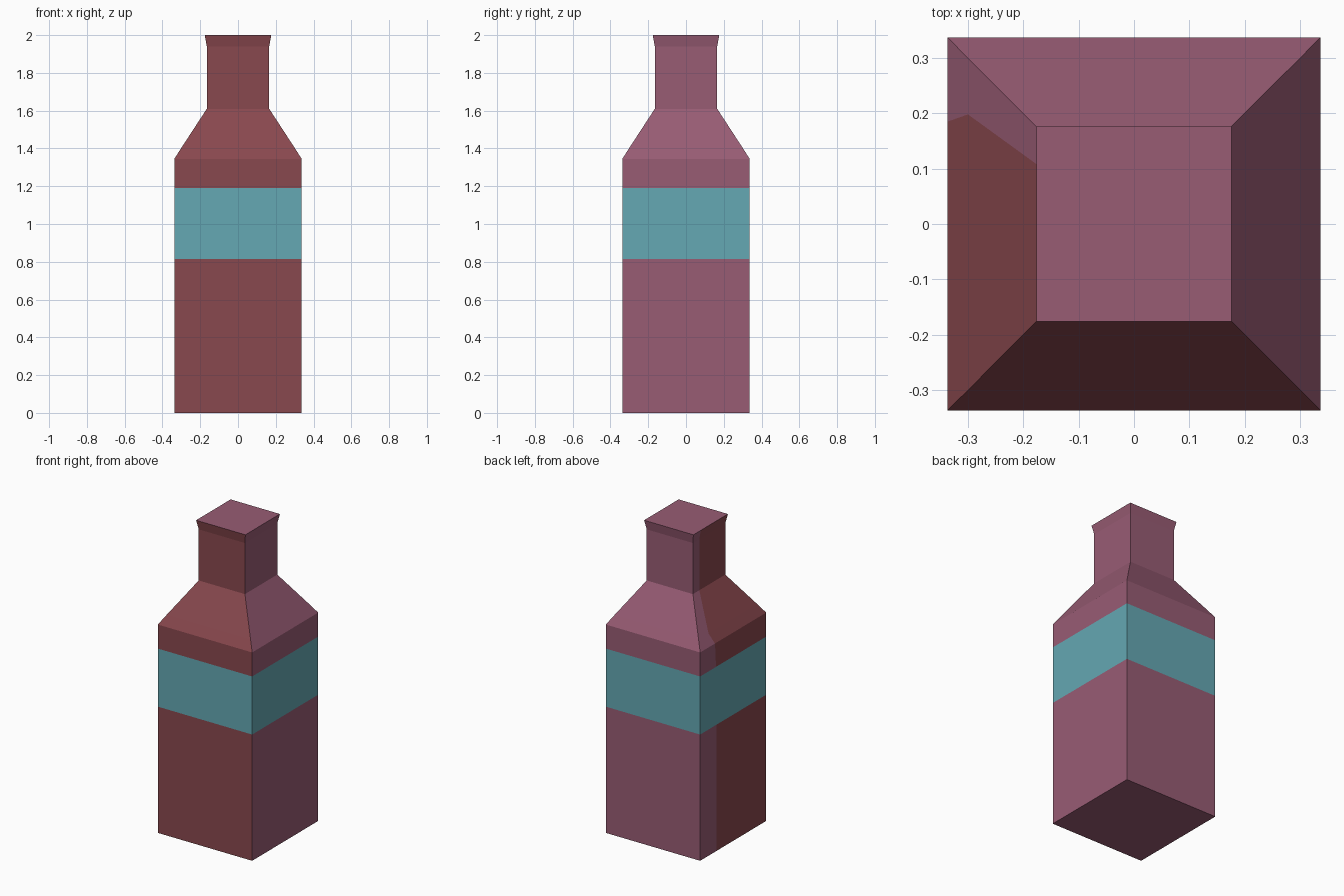
import bpy, bmesh

if "Cube" in bpy.data.objects:
    bpy.data.objects.remove(bpy.data.objects["Cube"])


def srgb(r, g, b):
    def lin(c):
        c /= 255
        return c / 12.92 if c <= 0.04045 else ((c + 0.055) / 1.055) ** 2.4
    return (lin(r), lin(g), lin(b), 1)


def material(name, rgb):
    m = bpy.data.materials.new(name)
    m.diffuse_color = srgb(*rgb)
    m.use_nodes = True
    m.node_tree.nodes["Principled BSDF"].inputs["Base Color"].default_value = m.diffuse_color
    return m


MAUVE, RED, TEAL = 0, 1, 2
materials = [material("mauve", (152, 92, 116)),
             material("dark red", (137, 72, 78)),
             material("teal", (101, 168, 179))]

# Profile rings: height, half width, y of the colour seam on the left side
rings = [
    (0.0, 0.337, 0.17),
    (0.815, 0.337, 0.17),    # label bottom
    (1.19, 0.337, 0.175),    # label top
    (1.345, 0.337, 0.185),   # shoulder start
    (1.403, 0.300, 0.198),
    (1.61, 0.165, 0.10),     # neck start
    (1.94, 0.165, 0.10),     # lip start
    (2.0, 0.176, 0.10),
]
LABEL = 1                    # index of the ring below the label

bm = bmesh.new()
loops = []
for z, r, seam in rings:
    # front left, front right, back right, back left, seam on the left side
    pts = [(-r, -r), (r, -r), (r, r), (-r, r), (-r, seam)]
    loops.append([bm.verts.new((x, y, z)) for x, y in pts])

# Sides: front and most of the left are red, the rest mauve, the label teal
side_colours = [RED, MAUVE, MAUVE, MAUVE, RED]
for i, (low, high) in enumerate(zip(loops, loops[1:])):
    for k, colour in enumerate(side_colours):
        n = (k + 1) % 5
        face = bm.faces.new((low[k], low[n], high[n], high[k]))
        face.material_index = TEAL if i == LABEL else colour

# Base and flat top
bm.faces.new(loops[0][::-1]).material_index = MAUVE
bm.faces.new(loops[-1]).material_index = MAUVE
bmesh.ops.recalc_face_normals(bm, faces=bm.faces)

mesh = bpy.data.meshes.new("square_bottle")
bm.to_mesh(mesh)
bm.free()
for m in materials:
    mesh.materials.append(m)
bottle = bpy.data.objects.new("square_bottle", mesh)
bpy.context.collection.objects.link(bottle)
